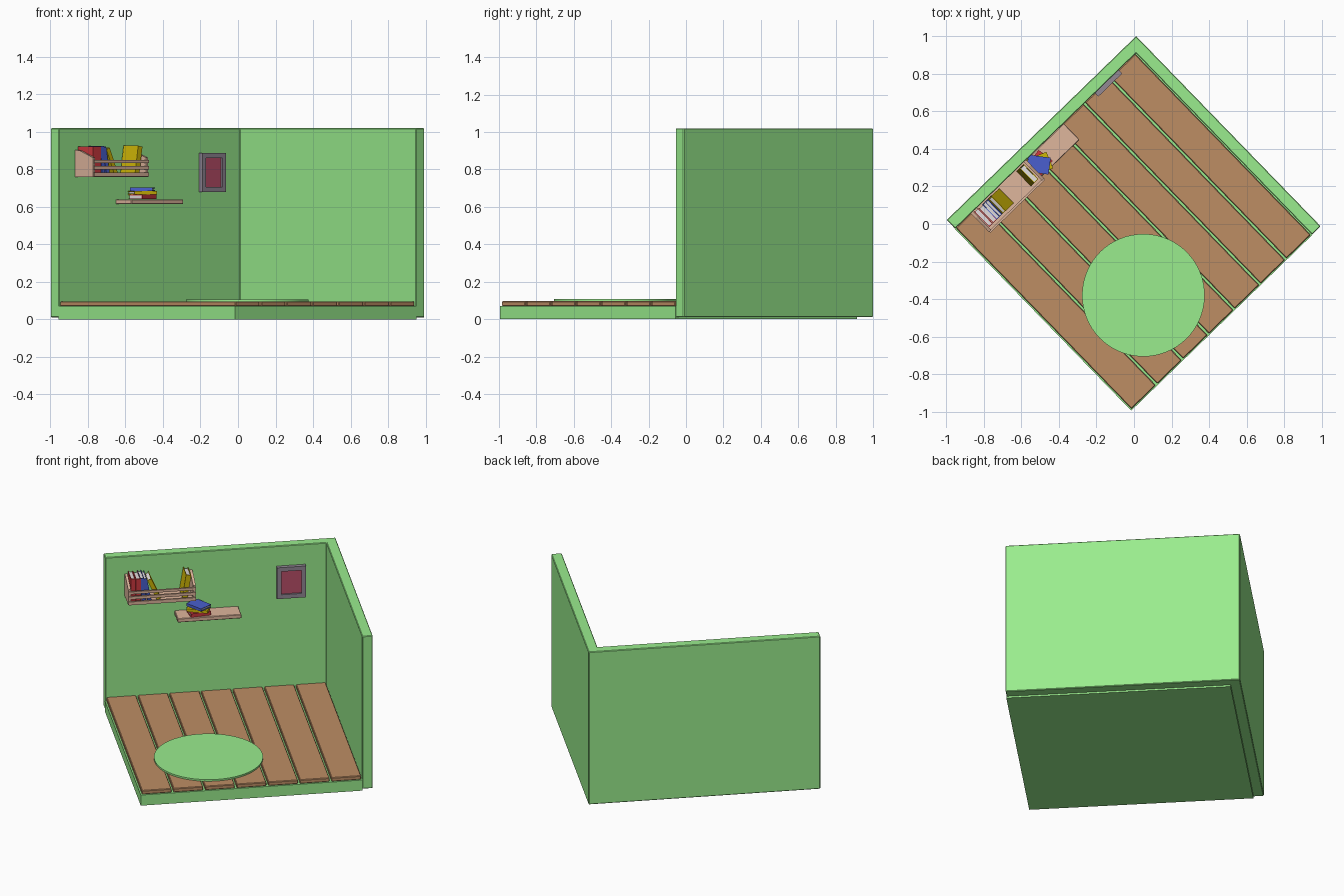
import bpy, bmesh, math
from mathutils import Matrix, Vector

if "Cube" in bpy.data.objects:
    bpy.data.objects.remove(bpy.data.objects["Cube"])

# The whole room is laid out square, then turned about z
TURN = Matrix.Rotation(math.radians(44.14), 4, 'Z')


def material(name, r, g, b):
    m = bpy.data.materials.new(name)
    m.diffuse_color = tuple((c / 255) ** 2.2 for c in (r, g, b)) + (1,)
    m.use_nodes = True
    m.node_tree.nodes["Principled BSDF"].inputs["Base Color"].default_value = m.diffuse_color
    return m


GREEN = material("green_paint", 152, 236, 140)
BROWN = material("plank_wood", 188, 140, 100)
PALE = material("pale_wood", 222, 180, 155)
RED = material("red_cover", 205, 60, 65)
BLUE = material("blue_cover", 75, 95, 205)
YELLOW = material("yellow_cover", 205, 180, 15)
PAPER = material("paper", 225, 220, 220)
GREY = material("frame_grey", 145, 135, 148)
ROSE = material("picture_rose", 185, 80, 105)


def finish(bm, name, mats, matrix=Matrix(), bevel=0):
    bmesh.ops.recalc_face_normals(bm, faces=bm.faces)
    me = bpy.data.meshes.new(name)
    bm.to_mesh(me)
    bm.free()
    for m in mats:
        me.materials.append(m)
    ob = bpy.data.objects.new(name, me)
    ob.matrix_world = TURN @ matrix
    bpy.context.collection.objects.link(ob)
    if bevel:
        mod = ob.modifiers.new("soft_edge", 'BEVEL')
        mod.width = bevel
        mod.segments = 1
    return ob


def add_box(bm, lo, hi, mat=0):
    lo, hi = Vector(lo), Vector(hi)
    m = Matrix.Translation((lo + hi) / 2) @ Matrix.Diagonal((*(hi - lo), 1))
    new = bmesh.ops.create_cube(bm, size=1, matrix=m)["verts"]
    for f in {f for v in new for f in v.link_faces}:
        f.material_index = mat


def box(name, lo, hi, mat, bevel=0):
    bm = bmesh.new()
    add_box(bm, lo, hi)
    return finish(bm, name, [mat], bevel=bevel)


def prism(name, pts, offset, mat, bevel=0):
    bm = bmesh.new()
    face = bm.faces.new([bm.verts.new(p) for p in pts])
    ext = bmesh.ops.extrude_face_region(bm, geom=[face], use_keep_orig=True)
    verts = [g for g in ext["geom"] if isinstance(g, bmesh.types.BMVert)]
    bmesh.ops.translate(bm, verts=verts, vec=offset)
    return finish(bm, name, [mat], bevel=bevel)


def book(name, matrix, thick, depth, height, cover):
    """Upright book: spine faces -y, stands on z = 0, thickness along x."""
    bm = bmesh.new()
    t, c = thick / 2, 0.004
    for s in (-1, 1):
        a, b = sorted((s * t, s * (t - c)))
        add_box(bm, (a, 0, 0), (b, depth, height))
    add_box(bm, (-t + c, 0, 0), (t - c, c, height))
    add_box(bm, (-t + c, c, 0.005), (t - c, depth - 0.005, height - 0.005), 1)
    return finish(bm, name, [cover, PAPER], matrix)


# Walls and floor base
A, B, XI, YI = -0.702, 0.706, 0.642, 0.646
prism("walls", [(A, YI, 0.01), (XI, YI, 0.01), (XI, A, 0.01), (B, A, 0.01),
                (B, 0.711, 0.01), (A, 0.711, 0.01)], (0, 0, 1.01), GREEN, 0.004)
box("floor_base", (-0.704, -0.704, 0), (XI + 0.002, YI + 0.002, 0.07), GREEN)

# Floor planks
STEP = (XI - A) / 7
for i in range(7):
    x = A + i * STEP
    box(f"plank_{i + 1}", (x + 0.006, -0.698, 0.07),
        (x + STEP - 0.006, YI, 0.096), BROWN, 0.004)

# Round rug
bm = bmesh.new()
bmesh.ops.create_cone(bm, cap_ends=True, segments=64, radius1=0.327,
                      radius2=0.327, depth=0.012)
centre = TURN.inverted() @ Vector((0.05, -0.38, 0.101))
rug = finish(bm, "rug", [GREEN], Matrix.Translation(centre))
for p in rug.data.polygons:
    p.use_smooth = len(p.vertices) == 4
for e in rug.data.edges:
    e.use_edge_sharp = True if abs(rug.data.vertices[e.vertices[0]].co.z
                                   - rug.data.vertices[e.vertices[1]].co.z) < 1e-4 else False

# Wall shelf
box("shelf", (-0.282, 0.525, 0.614), (0.105, YI, 0.64), PALE, 0.003)

# Book rack: sloped ends, base, back and front rails
L, R, F = -0.585, -0.175, 0.508
for name, x in (("rack_end_left", L), ("rack_end_right", R - 0.016)):
    prism(name, [(x, F, 0.76), (x, YI, 0.76), (x, YI, 0.904),
                 (x, 0.61, 0.9), (x, F, 0.862)], (0.016, 0, 0), PALE)
box("rack_base", (L + 0.016, F, 0.76), (R - 0.016, YI, 0.772), PALE)
for i, (z0, z1) in enumerate(((0.762, 0.784), (0.8, 0.818), (0.834, 0.85))):
    box(f"rack_rail_{i + 1}", (L + 0.003, F - 0.008, z0), (R, F + 0.004, z1), PALE)

# Books in the rack: x at base, thickness, depth, height, lean, cover
rack_books = [
    (-0.552, 0.028, 0.115, 0.150, 0, RED),
    (-0.521, 0.030, 0.110, 0.148, 0, RED),
    (-0.487, 0.024, 0.112, 0.150, -4, BLUE),
    (-0.453, 0.024, 0.112, 0.146, -11, BLUE),
    (-0.395, 0.026, 0.110, 0.145, -24, YELLOW),
    (-0.238, 0.032, 0.112, 0.150, 9, YELLOW),
]
for i, (x, t, d, h, lean, cover) in enumerate(rack_books):
    lift = 0.773 + t / 2 * abs(math.sin(math.radians(lean)))
    m = (Matrix.Translation((x, 0.527, lift))
         @ Matrix.Rotation(math.radians(lean), 4, 'Y'))
    book(f"rack_book_{i + 1}", m, t, d, h, cover)

# Flat stack on the shelf: thickness, depth, height, heading, cover
z = 0.641
for i, (t, d, h, turn, cover) in enumerate([
        (0.024, 0.095, 0.125, 8, RED),
        (0.018, 0.095, 0.130, -22, YELLOW),
        (0.018, 0.090, 0.120, -52, BLUE)]):
    m = (Matrix.Translation((-0.145, 0.582, z + t / 2))
         @ Matrix.Rotation(math.radians(turn), 4, 'Z')
         @ Matrix.Rotation(math.radians(90), 4, 'Y')
         @ Matrix.Translation((0, -d / 2, -h / 2)))
    book(f"stack_book_{i + 1}", m, t, d, h, cover)
    z += t + 0.001

# Framed picture
x0, x1, z0, z1, w, y = 0.337, 0.513, 0.68, 0.887, 0.027, 0.62
bm = bmesh.new()
for a, b in ((x0, x0 + w), (x1 - w, x1)):
    add_box(bm, (a, y, z0), (b, YI, z1))
for a, b in ((z0, z0 + w), (z1 - w, z1)):
    add_box(bm, (x0 + w, y, a), (x1 - w, YI, b))
finish(bm, "picture_frame", [GREY])
box("picture_panel", (x0 + w, y + 0.012, z0 + w), (x1 - w, YI, z1 - w), ROSE)
